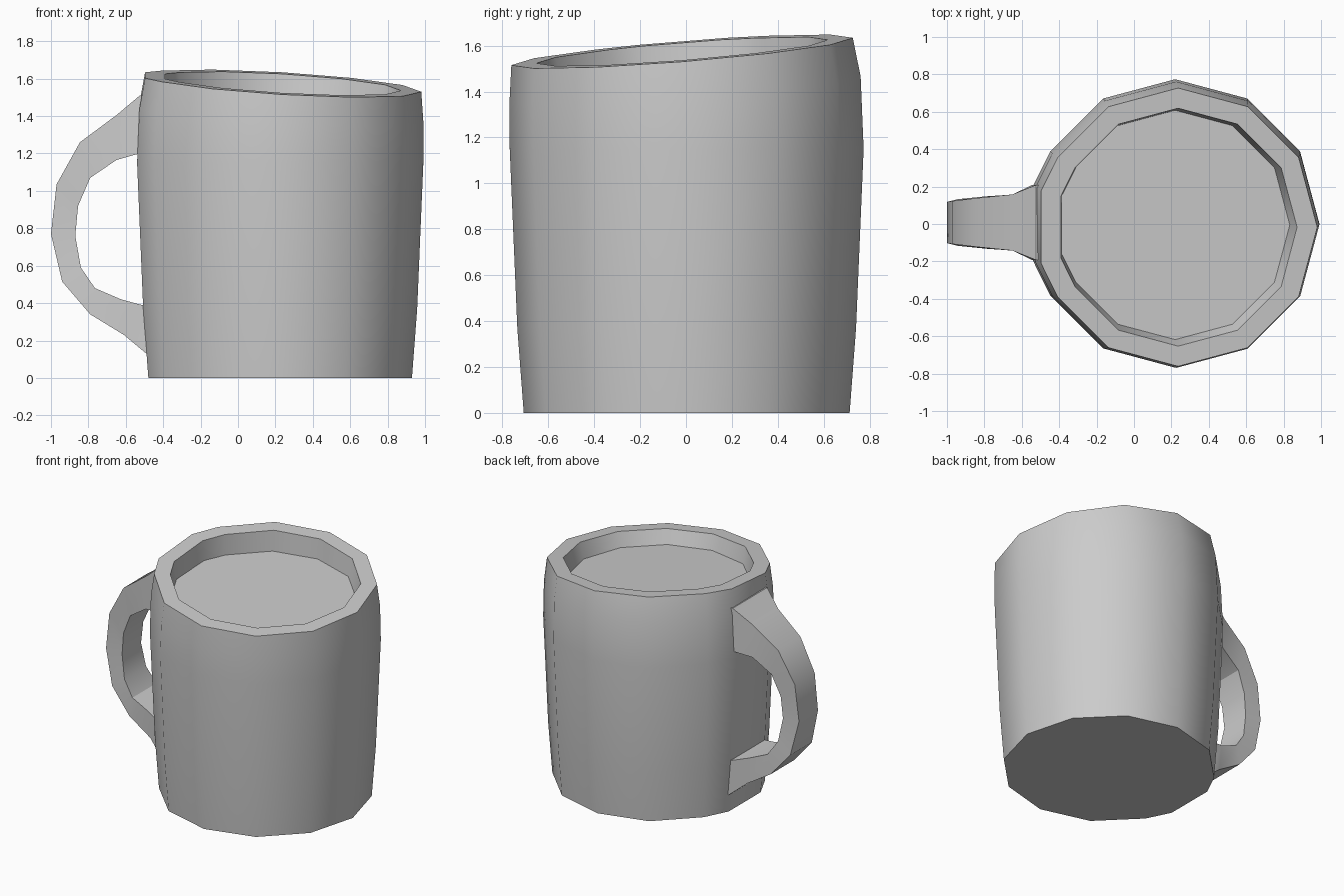
import bpy, bmesh, math

if "Cube" in bpy.data.objects:
    bpy.data.objects.remove(bpy.data.objects["Cube"])


def loft(name, rings, angle):
    """Bridge consecutive rings of points, cap both ends, shade by angle."""
    bm = bmesh.new()
    loops = [[bm.verts.new(p) for p in ring] for ring in rings]
    n = len(loops[0])
    for a, b in zip(loops, loops[1:]):
        for i in range(n):
            j = (i + 1) % n
            bm.faces.new((a[i], a[j], b[j], b[i]))
    bm.faces.new(loops[0][::-1])
    bm.faces.new(loops[-1])
    bmesh.ops.recalc_face_normals(bm, faces=bm.faces[:])
    mesh = bpy.data.meshes.new(name)
    bm.to_mesh(mesh)
    bm.free()
    mesh.shade_smooth()
    mesh.set_sharp_from_angle(angle=math.radians(angle))
    obj = bpy.data.objects.new(name, mesh)
    bpy.context.collection.objects.link(obj)
    return obj


# Cross-section: twelve sides, with the handle-side corner cut flat
section = []
for k in range(12):
    if k == 6:
        section += [(-0.985, 0.26), (-0.985, -0.26)]
    else:
        a = k * math.pi / 6
        section.append((math.cos(a), math.sin(a)))


def ring(cx, cy, r, z, tilt=0):
    """Section scaled to radius r on a plane sloping up to the back left."""
    pts = []
    for u, v in section:
        x, y = cx + u * r, cy + v * r
        pts.append((x, y, z + tilt * (0.08 * y - 0.06 * (x - 0.22))))
    return pts


# Mug body: outer wall, slanted rim, inner wall, raised inner floor
loft("mug_body", [
    ring(0.22, 0.003, 0.71, 0.0),
    ring(0.22, 0.003, 0.738, 0.37),
    ring(0.22, 0.003, 0.771, 1.15),
    ring(0.226, -0.004, 0.765, 1.41, 0.9),
    ring(0.236, -0.017, 0.744, 1.577, 1),
    ring(0.236, -0.017, 0.636, 1.577, 1),
    ring(0.22, -0.005, 0.613, 1.45, 0.6),
], 40)

# Handle stations: outer x, outer z, inner x, inner z, half width
stations = [
    (-0.47, 0.13, -0.49, 0.385, 0.195),
    (-0.49, 0.13, -0.515, 0.39, 0.195),
    (-0.61, 0.23, -0.625, 0.42, 0.152),
    (-0.79, 0.34, -0.765, 0.48, 0.14),
    (-0.94, 0.515, -0.84, 0.59, 0.125),
    (-1.0, 0.77, -0.87, 0.76, 0.11),
    (-0.97, 1.035, -0.855, 0.92, 0.115),
    (-0.845, 1.26, -0.79, 1.07, 0.13),
    (-0.65, 1.405, -0.65, 1.165, 0.15),
    (-0.525, 1.51, -0.545, 1.195, 0.2),
    (-0.50, 1.51, -0.52, 1.20, 0.2),
]
loft("mug_handle", [
    [(ox, 0.008 - w, oz), (ox, 0.008 + w, oz),
     (ix, 0.008 + w, iz), (ix, 0.008 - w, iz)]
    for ox, oz, ix, iz, w in stations
], 25)
